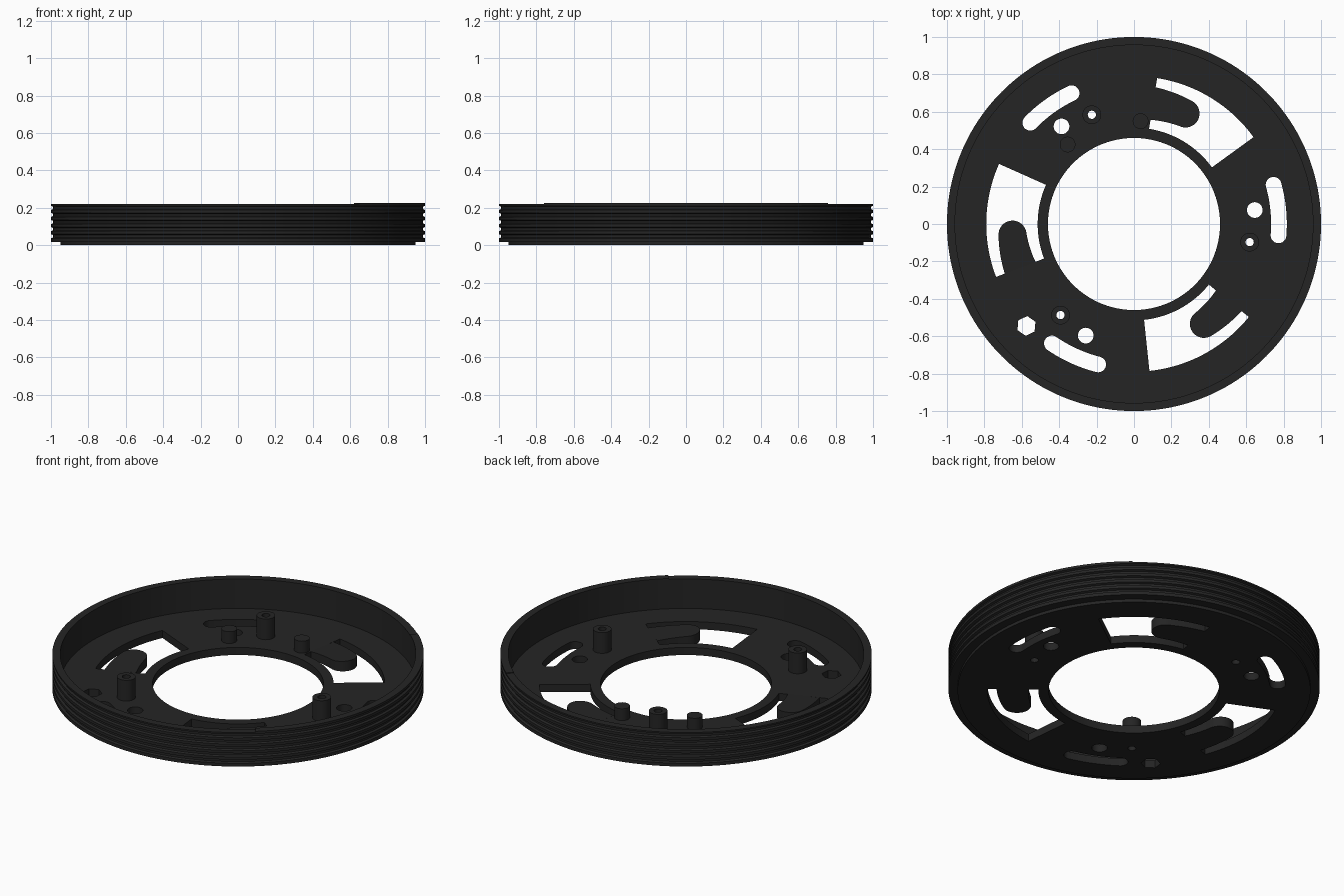
import bpy, bmesh, math
from math import cos, sin, radians, pi

if "Cube" in bpy.data.objects:
    bpy.data.objects.remove(bpy.data.objects["Cube"])

mat = bpy.data.materials.new("black_plastic")
mat.diffuse_color = (0.018, 0.018, 0.018, 1)
mat.use_nodes = True
mat.node_tree.nodes["Principled BSDF"].inputs["Base Color"].default_value = mat.diffuse_color


def polar(r, deg):
    return (r * cos(radians(deg)), r * sin(radians(deg)))


def arc(r, a0, a1, n=24):
    return [polar(r, a0 + (a1 - a0) * i / n) for i in range(n + 1)]


def circle(c, r, n=32, start=0):
    return [(c[0] + r * cos(start + 2 * pi * i / n), c[1] + r * sin(start + 2 * pi * i / n)) for i in range(n)]


def slot(r, w0, w1, a0, a1, n=16, round_start=True):
    """Curved band with half-width w0 at a0 (lower angle) and w1 at a1, rounded ends."""
    pts = [polar(r + w0 + (w1 - w0) * i / n, a0 + (a1 - a0) * i / n) for i in range(n + 1)]
    if round_start:
        c = polar(r, a1)
        pts += [(c[0] + w1 * cos(radians(a1) + pi * i / n), c[1] + w1 * sin(radians(a1) + pi * i / n))
                for i in range(1, n)]
    pts += [polar(r - w1 - (w0 - w1) * i / n, a1 + (a0 - a1) * i / n) for i in range(n + 1)]
    c = polar(r, a0)
    pts += [(c[0] + w0 * cos(radians(a0) + pi + pi * i / n), c[1] + w0 * sin(radians(a0) + pi + pi * i / n))
            for i in range(1, n)]
    return pts


def finish(name, bm):
    bmesh.ops.recalc_face_normals(bm, faces=bm.faces)
    me = bpy.data.meshes.new(name)
    bm.to_mesh(me)
    bm.free()
    ob = bpy.data.objects.new(name, me)
    bpy.context.collection.objects.link(ob)
    me.materials.append(mat)
    return ob


def add_prism(bm, pts, z0, top):
    """Extrude an outline from z0 to a height, or to a height function of x, y."""
    f = top if callable(top) else (lambda x, y: top)
    lo = [bm.verts.new((x, y, z0)) for x, y in pts]
    hi = [bm.verts.new((x, y, f(x, y))) for x, y in pts]
    bm.faces.new(lo[::-1])
    bm.faces.new(hi)
    for i in range(len(pts)):
        j = (i + 1) % len(pts)
        bm.faces.new((lo[i], lo[j], hi[j], hi[i]))


def lathe(name, prof, n, center=(0, 0)):
    """Spin a closed (r, z) profile about a vertical axis."""
    bm = bmesh.new()
    rings = [[bm.verts.new((center[0] + r * cos(2 * pi * i / n), center[1] + r * sin(2 * pi * i / n), z))
              for r, z in prof] for i in range(n)]
    for i in range(n):
        a, b = rings[i], rings[(i + 1) % n]
        for k in range(len(prof)):
            m = (k + 1) % len(prof)
            bm.faces.new((a[k], b[k], b[m], a[m]))
    return finish(name, bm)


def smooth(ob):
    bpy.ops.object.select_all(action='DESELECT')
    ob.select_set(True)
    bpy.context.view_layer.objects.active = ob
    bpy.ops.object.shade_smooth_by_angle(angle=radians(25))


PLATE = 0.045

# Ring body: floor plate, thin wall, stepped foot and grooved outside
profile = [(0.46, 0), (0.95, 0), (0.95, 0.018), (1.0, 0.018)]
for z in (0.048, 0.086, 0.124, 0.162, 0.2):
    profile += [(1.0, z - 0.011), (0.988, z - 0.006), (0.988, z + 0.006), (1.0, z + 0.011)]
profile += [(1.0, 0.22), (0.957, 0.22), (0.957, PLATE), (0.46, PLATE)]
body = lathe("ring_body", profile, 160)

# Openings through the floor, repeated three times
bm = bmesh.new()
for turn in (0, 120, 240):
    outlines = [
        arc(0.79, 36 + turn, 81 + turn) + arc(0.515, 81 + turn, 36 + turn),
        slot(0.775, 0.042, 0.042, -4.5 + turn, 15.7 + turn),
        circle(polar(0.65, 6.6 + turn), 0.042),
        circle(polar(0.626, -8.9 + turn), 0.022, 24),
    ]
    for o in outlines:
        add_prism(bm, o, -0.1, 0.15)
add_prism(bm, circle((-0.575, -0.545), 0.053, 6, radians(85)), -0.1, 0.15)
cutter = finish("floor_cutter", bm)
cutter.hide_render = True
mod = body.modifiers.new("openings", 'BOOLEAN')
mod.operation = 'DIFFERENCE'
mod.solver = 'EXACT'
mod.object = cutter
bpy.context.view_layer.objects.active = body
bpy.ops.object.modifier_apply(modifier=mod.name)
bpy.data.objects.remove(cutter)
smooth(body)

for k, turn in enumerate((0, 120, 240)):
    # Spring tongue, rising gently towards its rounded tip
    root = polar(0.65, 81 + turn)
    d = polar(1, 73 + turn - 90)
    bm = bmesh.new()
    add_prism(bm, slot(0.652, 0.075, 0.088, 65 + turn, 81.05 + turn, round_start=False), 0,
              lambda x, y: PLATE + 0.06 * ((x - root[0]) * d[0] + (y - root[1]) * d[1]))
    smooth(finish(f"spring_tongue_{k + 1}", bm))
    # Hollow screw post
    smooth(lathe(f"screw_post_{k + 1}", [(0.022, PLATE - 0.002), (0.05, PLATE - 0.002), (0.05, 0.168), (0.022, 0.168)],
                 32, polar(0.626, -8.9 + turn)))

# Two solid locating pegs
for k, c in enumerate(((0.035, 0.55), (-0.355, 0.425))):
    bm = bmesh.new()
    add_prism(bm, circle(c, 0.042), PLATE - 0.002, 0.115)
    smooth(finish(f"locating_peg_{k + 1}", bm))

# Slightly raised stretch of the rim on the right
bm = bmesh.new()
add_prism(bm, arc(1.0, -49.5, 49.5, 44) + arc(0.957, 49.5, -49.5, 44), 0.219, 0.225)
smooth(finish("raised_rim", bm))
